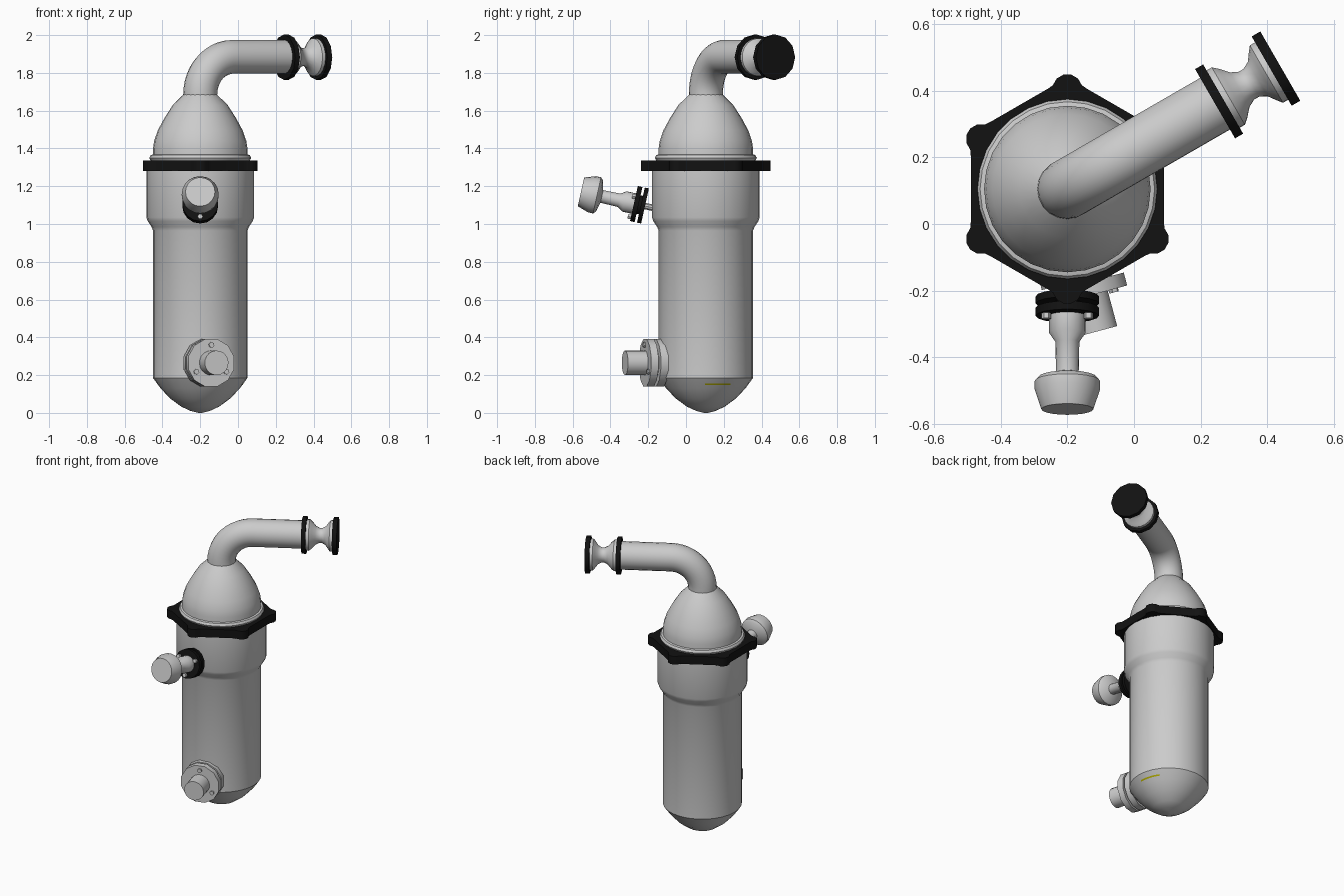
import bpy, bmesh
from math import sin, cos, pi, radians
from mathutils import Vector

if "Cube" in bpy.data.objects:
    bpy.data.objects.remove(bpy.data.objects["Cube"])

AX = Vector((-0.2, 0.105, 0))          # vessel axis
UP = Vector((0, 0, 1))


def material(name, col):
    m = bpy.data.materials.new(name)
    m.diffuse_color = (*col, 1)
    m.use_nodes = True
    m.node_tree.nodes["Principled BSDF"].inputs["Base Color"].default_value = m.diffuse_color
    return m


BLACK = material("black_rubber", (0.006, 0.006, 0.006))
YELLOW = material("yellow_mark", (0.45, 0.42, 0.0))


def finish(bm, name, mat=None, angle=35):
    bmesh.ops.remove_doubles(bm, verts=bm.verts, dist=1e-5)
    bmesh.ops.recalc_face_normals(bm, faces=bm.faces)
    me = bpy.data.meshes.new(name)
    bm.to_mesh(me)
    bm.free()
    ob = bpy.data.objects.new(name, me)
    bpy.context.collection.objects.link(ob)
    if mat:
        me.materials.append(mat)
    smooth(ob, angle)
    return ob


def smooth(ob, angle):
    bpy.ops.object.select_all(action='DESELECT')
    ob.select_set(True)
    bpy.context.view_layer.objects.active = ob
    bpy.ops.object.shade_smooth_by_angle(angle=radians(angle))


def lathe(name, profile, origin, axis=UP, sides=24, mat=None):
    """Spin (radius, distance) points around an axis; both ends are capped."""
    bm = bmesh.new()
    rot = UP.rotation_difference(axis.normalized())
    rings = []
    for r, s in [(0, profile[0][1])] + profile + [(0, profile[-1][1])]:
        rings.append([bm.verts.new(origin + rot @ Vector(
            (r * cos(2 * pi * i / sides), r * sin(2 * pi * i / sides), s)))
            for i in range(sides)])
    for a, b in zip(rings, rings[1:]):
        for i in range(sides):
            j = (i + 1) % sides
            bm.faces.new((a[i], a[j], b[j], b[i]))
    bmesh.ops.dissolve_degenerate(bm, edges=bm.edges, dist=1e-5)
    return finish(bm, name, mat)


def disc(name, r, s0, s1, origin, axis, sides, mat=None):
    return lathe(name, [(r, s0), (r, s1)], origin, axis, sides, mat)


def bolts(name, r_circle, r, s0, s1, origin, axis, start):
    """Three bolt heads around a nozzle axis."""
    side = axis.cross(UP).normalized()
    top = side.cross(axis).normalized()
    for k in range(3):
        a = start + 2 * pi * k / 3
        disc(f"{name}_{k + 1}", r, s0, s1,
             origin + r_circle * (cos(a) * side + sin(a) * top), axis, 6)


# Vessel body and domed lid
lathe("vessel_body", [(0.05, 0.01), (0.1, 0.033), (0.16, 0.077), (0.21, 0.13), (0.25, 0.185),
                      (0.25, 0.965), (0.258, 0.985), (0.278, 1.015), (0.285, 1.035),
                      (0.285, 1.29)], AX, sides=28)
lathe("vessel_bottom_tip", [(0.01, 0.0), (0.05, 0.01)], AX, sides=28)
lathe("lid_ring", [(0.25, 1.33), (0.262, 1.335), (0.27, 1.35), (0.262, 1.365), (0.245, 1.37)],
      AX, sides=28)
lathe("lid_dome", [(0.25, 1.34), (0.25, 1.4), (0.244, 1.44), (0.225, 1.495), (0.19, 1.56),
                   (0.145, 1.63), (0.088, 1.686)], AX, sides=28)

# Hexagonal clamp flange with rounded corner lugs
bm = bmesh.new()
outline = []
for k in range(6):
    a = radians(30 + 60 * k)
    c = Vector((cos(a), sin(a), 0)) * 0.3
    for d in (-75, -45, -15, 15, 45, 75):
        b = a + radians(d)
        outline.append(c + Vector((cos(b), sin(b), 0)) * 0.045)
    m = a + radians(30)
    n, t = Vector((cos(m), sin(m), 0)), Vector((-sin(m), cos(m), 0))
    outline += [n * 0.29 - t * 0.1, n * 0.29 + t * 0.1]
face = bm.faces.new([bm.verts.new(AX + p + UP * 1.28) for p in outline])
ext = bmesh.ops.extrude_face_region(bm, geom=[face])
bmesh.ops.translate(bm, vec=UP * 0.057,
                    verts=[v for v in ext["geom"] if isinstance(v, bmesh.types.BMVert)])
finish(bm, "clamp_flange", BLACK)

# Outlet pipe elbow
out = Vector((cos(radians(30)), sin(radians(30)), 0))
path = [AX + UP * 1.67]
for i in range(13):
    a = pi / 2 * i / 12
    path.append(AX + out * 0.2 * (1 - cos(a)) + UP * (1.685 + 0.2 * sin(a)))
path.append(AX + out * 0.53 + UP * 1.885)
cu = bpy.data.curves.new("outlet_pipe", 'CURVE')
cu.dimensions = '3D'
cu.bevel_depth, cu.bevel_resolution, cu.use_fill_caps = 0.09, 8, True
sp = cu.splines.new('POLY')
sp.points.add(len(path) - 1)
for p, v in zip(sp.points, path):
    p.co = (*v, 1)
pipe = bpy.data.objects.new("outlet_pipe", cu)
bpy.context.collection.objects.link(pipe)
bpy.ops.object.select_all(action='DESELECT')
pipe.select_set(True)
bpy.context.view_layer.objects.active = pipe
bpy.ops.object.convert(target='MESH')
smooth(bpy.context.object, 40)

# Outlet flanges and waisted neck
o = AX + UP * 1.883
disc("outlet_flange_inner", 0.12, 0.512, 0.54, o, out, 12, BLACK)
lathe("outlet_neck", [(0.1, 0.54), (0.1, 0.558), (0.085, 0.575), (0.06, 0.597), (0.048, 0.62),
                      (0.048, 0.638), (0.06, 0.66), (0.085, 0.678), (0.1, 0.69), (0.1, 0.71)],
      o, out, 20)
disc("outlet_flange_end", 0.12, 0.708, 0.738, o, out, 12, BLACK)

# Upper front nozzle with knob, tilted upward
tilt = radians(12.5)
d = Vector((0, -cos(tilt), sin(tilt)))
o = Vector((-0.2, -0.18, 1.087))
disc("knob_pin", 0.018, -0.03, 0.08, o, d, 10)
disc("knob_flange_back", 0.095, 0.038, 0.06, o, d, 16, BLACK)
disc("knob_flange_front", 0.095, 0.073, 0.098, o, d, 16, BLACK)
disc("knob_flange_core", 0.05, 0.055, 0.08, o, d, 12, BLACK)
lathe("knob", [(0.055, 0.098), (0.055, 0.15), (0.036, 0.178), (0.034, 0.272), (0.085, 0.285),
               (0.098, 0.298), (0.098, 0.325), (0.078, 0.385)], o, d, 20)
bolts("knob_bolt", 0.073, 0.014, 0.095, 0.115, o, d, -pi / 2)

# Lower front drain nozzle, turned slightly to the right
turn = radians(15)
d = Vector((sin(turn), -cos(turn), 0))
o = Vector((-0.165, -0.13, 0.265))
disc("drain_neck", 0.09, -0.06, 0.07, o, d, 20)
disc("drain_flange_back", 0.13, -0.005, 0.037, o, d, 12)
disc("drain_flange_front", 0.13, 0.05, 0.09, o, d, 12)
disc("drain_stub", 0.065, 0.08, 0.2, o, d, 20)
bolts("drain_bolt", 0.095, 0.015, 0.085, 0.1, o, d, pi / 2)

# Thin yellow level mark on the lower right side
bm = bmesh.new()
low, high = [[bm.verts.new(AX + Vector((r * cos(radians(a)), r * sin(radians(a)), z)))
              for a in range(-1, 36, 6)] for r, z in ((0.224, 0.147), (0.23, 0.155))]
for i in range(len(low) - 1):
    bm.faces.new((low[i], low[i + 1], high[i + 1], high[i]))
finish(bm, "level_mark", YELLOW)
